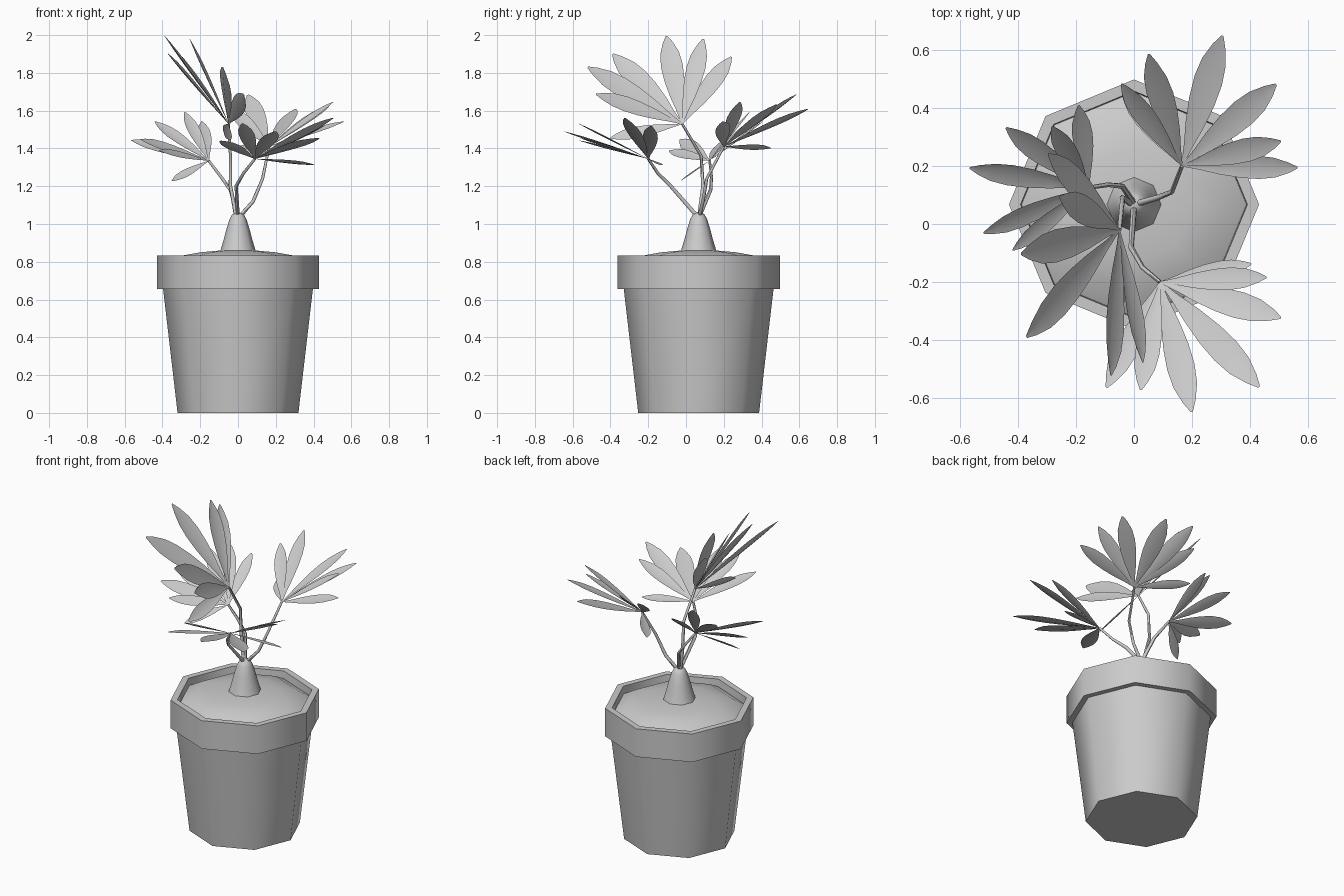
import bpy, bmesh, math
from mathutils import Vector, Matrix

if "Cube" in bpy.data.objects:
    bpy.data.objects.remove(bpy.data.objects["Cube"])

CENTRE = Vector((0, 0.067, 0))


def finish(name, bm, angle=60):
    bmesh.ops.remove_doubles(bm, verts=bm.verts, dist=1e-5)
    me = bpy.data.meshes.new(name)
    bm.to_mesh(me)
    bm.free()
    ob = bpy.data.objects.new(name, me)
    bpy.context.collection.objects.link(ob)
    bpy.ops.object.select_all(action='DESELECT')
    ob.select_set(True)
    bpy.context.view_layer.objects.active = ob
    bpy.ops.object.shade_smooth_by_angle(angle=math.radians(angle))
    return ob


def lathe(name, profile, sides=8):
    """Revolve (radius, height) points around the pot axis."""
    bm = bmesh.new()
    verts = [bm.verts.new(CENTRE + Vector((r, 0, z))) for r, z in profile]
    edges = [bm.edges.new(p) for p in zip(verts, verts[1:])]
    bmesh.ops.spin(bm, geom=verts + edges, cent=CENTRE, axis=(0, 0, 1),
                   angle=math.tau, steps=sides)
    bmesh.ops.remove_doubles(bm, verts=bm.verts, dist=1e-5)
    bmesh.ops.recalc_face_normals(bm, faces=bm.faces)
    return finish(name, bm)


def tube(name, points, radius=0.011, sides=6):
    """Thin stem swept along a bent path."""
    pts = [Vector(p) for p in points]
    bm = bmesh.new()
    rings = []
    for i, p in enumerate(pts):
        d = (pts[min(i + 1, len(pts) - 1)] - pts[max(i - 1, 0)]).normalized()
        a = d.cross(Vector((0.3, 1, 0))).normalized()
        b = d.cross(a)
        r = radius * (1 - 0.12 * i)
        rings.append([bm.verts.new(p + r * (math.cos(t) * a + math.sin(t) * b))
                      for t in (math.tau * k / sides for k in range(sides))])
    for lo, hi in zip(rings, rings[1:]):
        for k in range(sides):
            j = (k + 1) % sides
            bm.faces.new((lo[k], lo[j], hi[j], hi[k]))
    bm.faces.new(rings[0][::-1])
    bm.faces.new(rings[-1])
    return finish(name, bm)


def frame(a, b):
    """Orthonormal axes from two leaf directions."""
    u = a.normalized()
    w = b.cross(a).normalized()
    return Matrix((u, w.cross(u), w)).transposed()


# Leaf fan: tip offsets of seven leaves in their order round the fan
FAN = [Vector(t) for t in (
    (-.015, -.380, -.075), (.080, -.456, .157), (-.030, -.500, .300),
    (-.320, -.368, .370), (-.338, -.083, .465), (-.206, .112, .450),
    (-.245, .260, .355))]
FAN_FRAME = frame(FAN[3], FAN[6])
# Blade outline: position along the leaf, half width (both per unit length)
BLADE = [(0, .006), (.15, .03), (.32, .066), (.5, .092), (.66, .1),
         (.8, .086), (.92, .047), (1, .008)]


def leaf_fan(name, base, middle_tip, end_tip):
    base = Vector(base)
    mid, end = Vector(middle_tip) - base, Vector(end_tip) - base
    axes = frame(mid, end)
    turn = axes @ FAN_FRAME.transposed()
    scale = (mid.length + end.length) / (FAN[3].length + FAN[6].length)
    up = axes.col[2]
    bm = bmesh.new()
    for tip in FAN:
        v = turn @ tip * scale
        length, d = v.length, v.normalized()
        side = up.cross(d).normalized()
        n = d.cross(side)
        rows = []
        for t, w in BLADE:
            c = base + d * t * length
            rows.append([bm.verts.new(c + length * (s * w * side + (abs(s) - .5) * .2 * w * n))
                         for s in (-1, 0, 1)])
        for lo, hi in zip(rows, rows[1:]):
            for k in (0, 1):
                bm.faces.new((lo[k], hi[k], hi[k + 1], lo[k + 1]))
    bmesh.ops.recalc_face_normals(bm, faces=[])
    bm.normal_update()
    for f in bm.faces:
        if f.normal.dot(up) < 0:
            f.normal_flip()
    return finish(name, bm)


# Pot, rim and soil
lathe("pot_body", [(0, 0), (.32, 0), (.397, .66)])
lathe("pot_rim", [(.38, .655), (.43, .655), (.43, .832), (.39, .832), (.385, .76)])
lathe("soil", [(.388, .785), (.31, .83), (.2, .85), (.09, .86), (0, .86)])

# Swollen trunk
lathe("trunk", [(.1, .84), (.09, .87), (.075, .92), (.062, .97), (.045, 1.025),
                (.03, 1.052), (0, 1.064)])

# Stems: the last point of each carries a fan
STEMS = {
    "back_right": [(.01, .07, 1.04), (.08, .09, 1.12), (.13, .11, 1.24), (.165, .2, 1.41)],
    "front_right": [(0, .06, 1.04), (-.01, -.08, 1.2), (.03, -.15, 1.27), (.09, -.2, 1.345)],
    "top": [(-.01, .07, 1.04), (-.04, .09, 1.2), (-.04, .08, 1.36), (-.05, -.02, 1.53)],
    "left": [(0, .07, 1.04), (-.04, .13, 1.18), (-.09, .135, 1.25), (-.155, .125, 1.335)],
}
# Tips of the middle and the end leaf of each fan
TIPS = {
    "back_right": ((.305, .65, 1.61), (.56, .19, 1.54)),
    "front_right": ((.43, -.56, 1.455), (-.10, -.56, 1.44)),
    "top": ((-.37, -.388, 1.90), (-.295, .24, 1.885)),
    "left": ((-.564, .193, 1.443), (-.205, .407, 1.545)),
}
for where, path in STEMS.items():
    tube("stem_" + where, path)
    leaf_fan("leaves_" + where, path[-1], *TIPS[where])
